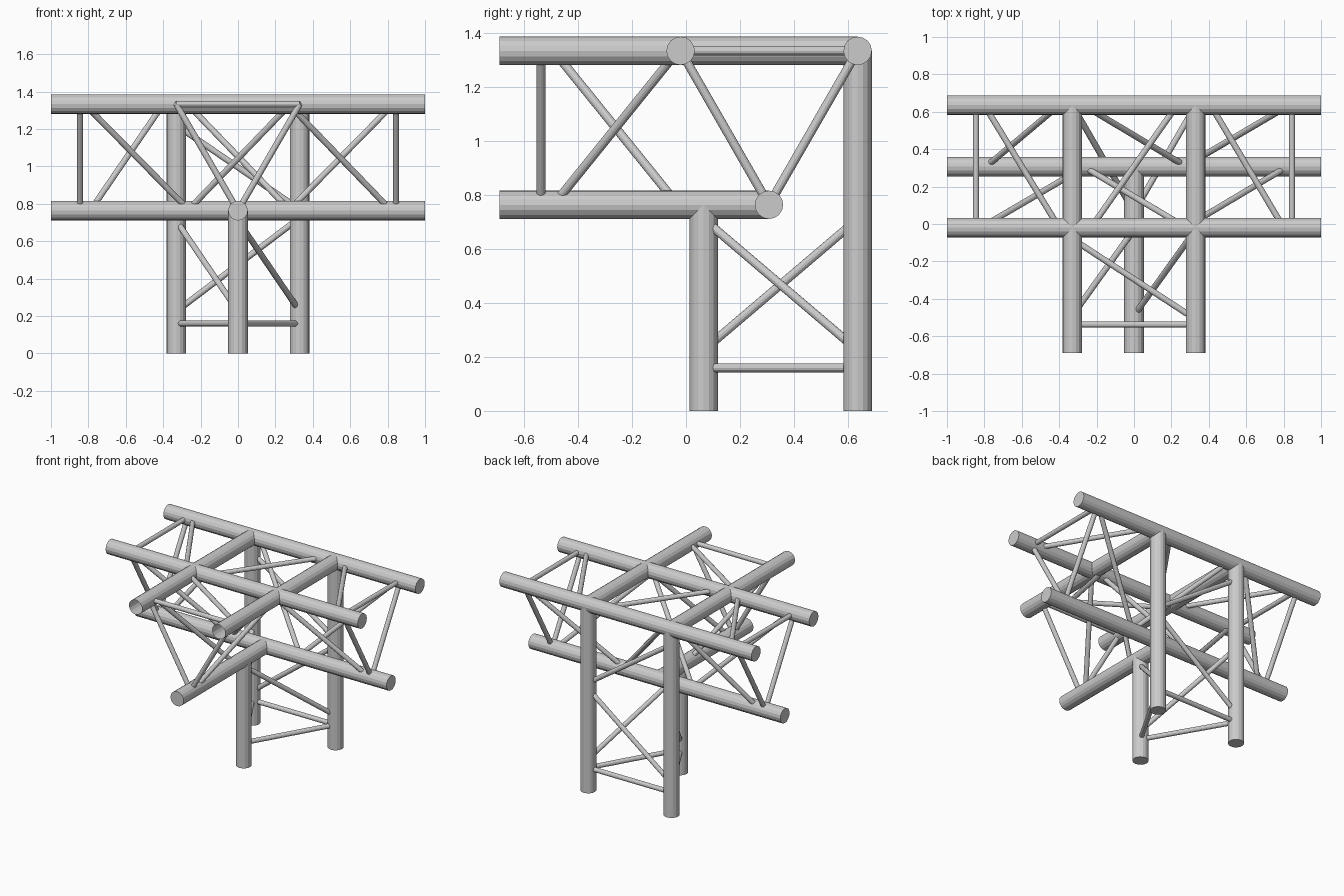
import bpy, bmesh
from mathutils import Vector

cube = bpy.data.objects.get("Cube")
if cube:
    bpy.data.objects.remove(cube, do_unlink=True)

metal = bpy.data.materials.new("aluminium_grey")
metal.use_nodes = True
GREY = (0.6, 0.6, 0.6, 1)
metal.diffuse_color = GREY
metal.node_tree.nodes["Principled BSDF"].inputs["Base Color"].default_value = GREY

CHORD_R, BRACE_R = 0.0525, 0.0165
TOP, LOW = 1.3325, 0.763           # heights of the upper and lower chords
BACK, FRONT, MID = 0.635, -0.02, 0.307   # depths of the cross-arm chords
SIDE, LEG_Y, TIP = 0.33, 0.065, -0.69


def tube(name, a, b, radius, sides, open_start=False):
    """Straight round bar from a to b, optionally open at a."""
    a, b = Vector(a), Vector(b)
    bm = bmesh.new()
    bmesh.ops.create_cone(bm, cap_ends=True, segments=sides, radius1=radius,
                          radius2=radius, depth=(b - a).length)
    if open_start:
        bm.normal_update()
        ends = [f for f in bm.faces if f.normal.z < -0.9]
        bmesh.ops.delete(bm, geom=ends, context='FACES_ONLY')
    mesh = bpy.data.meshes.new(name)
    bm.to_mesh(mesh)
    bm.free()
    mesh.materials.append(metal)
    obj = bpy.data.objects.new(name, mesh)
    obj.location = (a + b) / 2
    obj.rotation_mode = 'QUATERNION'
    obj.rotation_quaternion = Vector((0, 0, 1)).rotation_difference(b - a)
    bpy.context.collection.objects.link(obj)


def chord(name, a, b, open_start=False):
    tube(name, a, b, CHORD_R, 16, open_start)


def brace(name, a, b):
    tube(name, a, b, BRACE_R, 12)


def frame(name, points):
    """Closed triangle of braces."""
    for i in range(3):
        brace(f"{name}_{i + 1}", points[i], points[(i + 1) % 3])


# Cross-arm chords
for name, y, z in (("back_top", BACK, TOP), ("front_top", FRONT, TOP), ("bottom", MID, LOW)):
    chord(f"cross_arm_{name}_chord", (-1, y, z), (1, y, z))

# Forward-arm chords and the three legs
for side, x in (("right", -SIDE), ("left", SIDE)):
    chord(f"forward_arm_{side}_chord", (x, TIP, TOP), (x, BACK, TOP), True)
    chord(f"back_{side}_leg", (x, BACK, 0), (x, BACK, TOP))
chord("forward_arm_bottom_chord", (0, TIP, LOW), (0, MID, LOW))
chord("front_leg", (0, LEG_Y, 0), (0, LEG_Y, LOW))

# Triangular frames near the open ends
for side, x in (("right", -0.845), ("left", 0.845)):
    frame(f"{side}_end_frame", [(x, BACK, TOP), (x, FRONT, TOP), (x, MID, LOW)])
frame("forward_end_frame", [(-SIDE, -0.537, TOP), (SIDE, -0.537, TOP), (0, -0.537, LOW)])
frame("column_frame", [(-SIDE, BACK, 0.16), (SIDE, BACK, 0.16), (0, LEG_Y, 0.16)])

# Cross-arm diagonals per bay: top face, back face, front face
bays = {
    "right": ((-0.80, -0.40), (-0.40, -0.79), (-0.82, -0.26)),
    "middle": ((0.23, -0.23), (-0.27, 0.28), (0.28, -0.27)),
    "left": ((0.41, 0.80), (0.83, 0.27), (0.27, 0.82)),
}
for bay, (top, back, front) in bays.items():
    brace(f"{bay}_top_diagonal", (top[0], BACK, TOP), (top[1], FRONT, TOP))
    brace(f"{bay}_back_diagonal", (back[0], BACK, TOP), (back[1], MID, LOW))
    brace(f"{bay}_front_diagonal", (front[0], FRONT, TOP), (front[1], MID, LOW))

# Forward-arm diagonals
brace("forward_top_diagonal", (-SIDE, -0.08, TOP), (SIDE, -0.51, TOP))
brace("forward_right_diagonal", (-SIDE, -0.49, TOP), (0, -0.03, LOW))
brace("forward_left_diagonal", (SIDE, -0.03, TOP), (0, -0.49, LOW))

# Column diagonals
brace("column_right_diagonal", (-SIDE, BACK, 0.71), (0, LEG_Y, 0.225))
brace("column_left_diagonal", (SIDE, BACK, 0.225), (0, LEG_Y, 0.71))
brace("column_back_diagonal", (SIDE, BACK, 0.725), (-SIDE, BACK, 0.225))
brace("column_upper_diagonal", (-SIDE, BACK, 1.22), (SIDE, BACK, 0.77))
